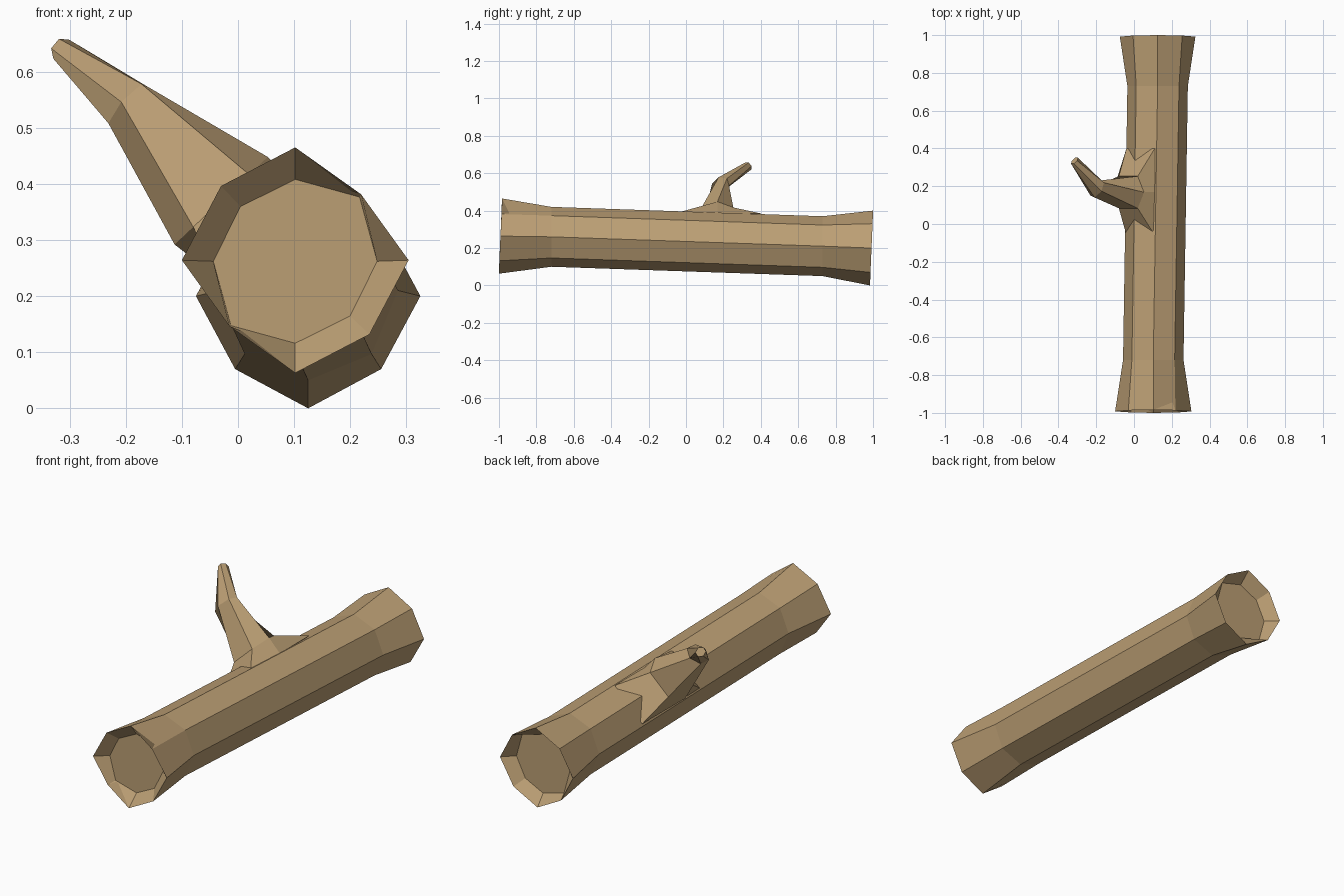
import bpy, bmesh
from math import sin, cos, pi
from mathutils import Vector

cube = bpy.data.objects.get("Cube")
if cube:
    bpy.data.objects.remove(cube, do_unlink=True)

# Single bark colour
bark = bpy.data.materials.new("tan_bark")
bark.use_nodes = True
colour = (0.50, 0.345, 0.175, 1)
bark.diffuse_color = colour
bark.node_tree.nodes["Principled BSDF"].inputs["Base Color"].default_value = colour


def loft(name, rings):
    """Skin a list of equal-sized point rings and cap both ends."""
    bm = bmesh.new()
    loops = [[bm.verts.new(p) for p in ring] for ring in rings]
    n = len(loops[0])
    for a, b in zip(loops, loops[1:]):
        for i in range(n):
            j = (i + 1) % n
            bm.faces.new((a[i], a[j], b[j], b[i]))
    bm.faces.new(loops[0])
    bm.faces.new(loops[-1])
    bmesh.ops.recalc_face_normals(bm, faces=bm.faces)
    mesh = bpy.data.meshes.new(name)
    bm.to_mesh(mesh)
    bm.free()
    mesh.materials.append(bark)
    obj = bpy.data.objects.new(name, mesh)
    bpy.context.collection.objects.link(obj)
    return obj


def octagon(x, y, z, radii, lean=0.0):
    """Eight points around the trunk axis; the radii repeat around the ring."""
    ring = []
    for i in range(8):
        a, r = i * pi / 4, radii[i % len(radii)]
        ring.append((x + r * cos(a), y + lean * sin(a), z + r * sin(a)))
    return ring


def hexagon(centre, u, v, c=0.5):
    """Six points spanned by two half-axes; c = 1 squares off the corners."""
    centre, u, v = Vector(centre), Vector(u), Vector(v)
    pattern = ((1, 0), (c, 1), (-c, 1), (-1, 0), (-c, -1), (c, -1))
    return [centre + u * s + v * t for s, t in pattern]


# Trunk: flared, hollowed ends on a slightly sloping octagonal log
lean = 0.008
hollow = (0.146, 0.162, 0.146, 0.138)
loft("log_trunk", [
    octagon(0.102, -0.94, 0.262, hollow),
    octagon(0.102, -0.992, 0.264, (0.202, 0.166, 0.201, 0.187), lean),
    octagon(0.102, -0.72, 0.26, (0.16,)),
    octagon(0.125, 0.73, 0.21, (0.16,)),
    octagon(0.125, 0.992, 0.2, (0.2, 0.184), lean),
    octagon(0.125, 0.94, 0.2, hollow),
])

# Branch: wide root, collar, bent elbow and narrow tip
loft("side_branch", [
    hexagon((0.035, 0.17, 0.31), (0.075, 0, 0.075), (0, 0.23, 0), 1),
    hexagon((-0.03, 0.168, 0.37), (0.083, 0, 0.078), (0, 0.085, 0), 0.6),
    hexagon((-0.195, 0.185, 0.54), (0.036, 0.034, 0.032), (-0.005, 0.028, -0.022)),
    hexagon((-0.315, 0.335, 0.64), (0.014, 0, 0.017), (0.011, 0.016, -0.01)),
])
